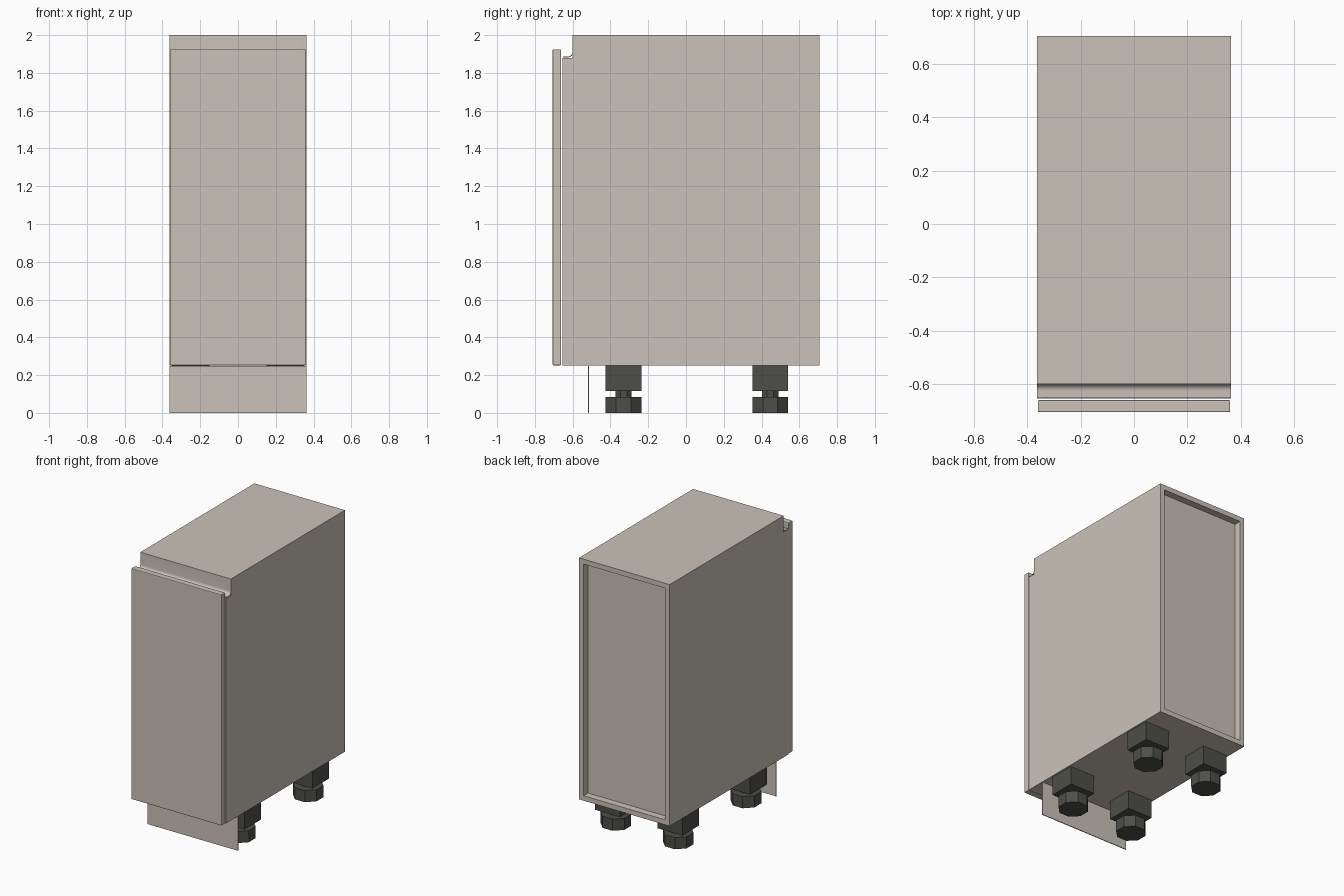
import bpy, bmesh, math

if "Cube" in bpy.data.objects:
    bpy.data.objects.remove(bpy.data.objects["Cube"])


def material(name, color):
    m = bpy.data.materials.new(name)
    m.diffuse_color = (*color, 1)
    m.use_nodes = True
    m.node_tree.nodes["Principled BSDF"].inputs["Base Color"].default_value = m.diffuse_color
    return m


BEIGE = material("warm_beige", (0.59, 0.545, 0.485))
DARK = material("dark_grey", (0.075, 0.075, 0.066))


def finish(name, bm, mat):
    bmesh.ops.recalc_face_normals(bm, faces=bm.faces)
    me = bpy.data.meshes.new(name)
    bm.to_mesh(me)
    bm.free()
    me.materials.append(mat)
    ob = bpy.data.objects.new(name, me)
    bpy.context.collection.objects.link(ob)
    return ob


def box(name, x0, x1, y0, y1, z0, z1, mat=BEIGE):
    bm = bmesh.new()
    bmesh.ops.create_cube(bm, size=1)
    for v in bm.verts:
        v.co.x = x1 if v.co.x > 0 else x0
        v.co.y = y1 if v.co.y > 0 else y0
        v.co.z = z1 if v.co.z > 0 else z0
    return finish(name, bm, mat)


def prism_x(name, profile, x0, x1, mat=BEIGE):
    """Extrude a (y, z) outline along x."""
    bm = bmesh.new()
    face = bm.faces.new([bm.verts.new((x0, y, z)) for y, z in profile])
    ext = bmesh.ops.extrude_face_region(bm, geom=[face])
    verts = [g for g in ext["geom"] if isinstance(g, bmesh.types.BMVert)]
    bmesh.ops.translate(bm, vec=(x1 - x0, 0, 0), verts=verts)
    return finish(name, bm, mat)


def octagon(name, x, y, z0, z1, flats, mat=DARK):
    """Upright octagonal prism with flats facing the axes."""
    bm = bmesh.new()
    r = flats / 2 / math.cos(math.pi / 8)
    ring = [(x + r * math.cos(math.pi / 8 + i * math.pi / 4),
             y + r * math.sin(math.pi / 8 + i * math.pi / 4)) for i in range(8)]
    low = [bm.verts.new((a, b, z0)) for a, b in ring]
    top = [bm.verts.new((a, b, z1)) for a, b in ring]
    bm.faces.new(low)
    bm.faces.new(top)
    for i in range(8):
        j = (i + 1) % 8
        bm.faces.new((low[i], low[j], top[j], top[i]))
    return finish(name, bm, mat)


W, T = 0.363, 0.036           # half width, panel thickness
FRONT, BACK = -0.655, 0.706
Z0, Z1 = 0.25, 2.0

# side panels, notched at the top front
side = [(FRONT, Z0), (BACK, Z0), (BACK, Z1 - T), (-0.60, Z1 - T),
        (-0.60, 1.88), (FRONT, 1.88)]
prism_x("left_side_panel", side, -W, -W + T)
prism_x("right_side_panel", side, W - T, W)

# top, bottom and recessed back
box("top_panel", -W, W, -0.597, BACK, Z1 - T, Z1)
box("bottom_panel", -W + T, W - T, FRONT, BACK, Z0, Z0 + T)
box("back_panel", -W + T, W - T, 0.635, 0.655, Z0 + T, Z1 - T)

# curved finger-grip rail set in the notch
R, th = 0.026, 0.004
cy, cz = -0.60 - R, 1.886 + R
arc = [(-math.pi / 2) * i / 8 for i in range(9)]
outer = [(-0.60, Z1)] + [(cy + R * math.cos(a), cz + R * math.sin(a)) for a in arc] + [(-0.651, 1.886)]
inner = [(y + (th if k == 0 else 0), z) for k, (y, z) in enumerate(outer)]
inner = [(-0.60 + th, Z1)] + [(cy + (R + th) * math.cos(a), cz + (R + th) * math.sin(a)) for a in arc] + [(-0.651, 1.886 - th)]
rail = prism_x("grip_rail", outer + inner[::-1], -W, W)

# door with softened edges
door = box("door", -W + 0.002, W - 0.002, -0.706, -0.661, 0.252, 1.925)
bev = door.modifiers.new("edge", "BEVEL")
bev.width = 0.005
bev.segments = 2

# plinth board
box("plinth", -W, W, -0.519, -0.513, 0.0, 0.248)

# adjustable legs
for sx, xn in ((-1, "left"), (1, "right")):
    for y, yn in ((-0.33, "front"), (0.446, "back")):
        x = sx * 0.25
        n = f"{yn}_{xn}_leg"
        box(n + "_block", x - 0.1, x + 0.1, y - 0.095, y + 0.095, 0.115, Z0, DARK)
        octagon(n + "_neck", x, y, 0.08, 0.12, 0.085)
        octagon(n + "_foot", x, y, 0.0, 0.084, 0.19)

# smooth the rail curve only
bpy.ops.object.select_all(action="DESELECT")
rail.select_set(True)
bpy.context.view_layer.objects.active = rail
bpy.ops.object.shade_smooth_by_angle(angle=math.radians(30))
